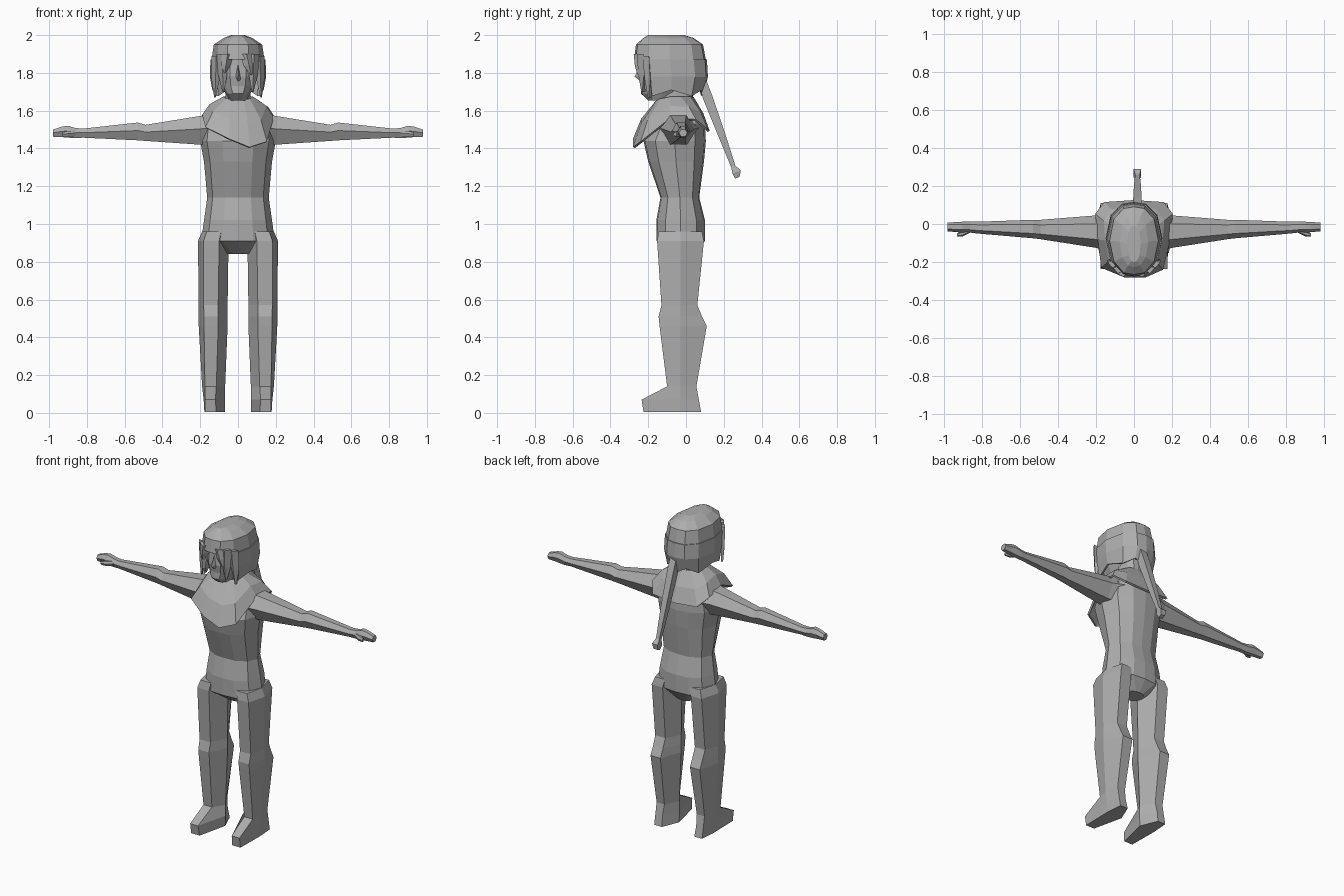
import bpy, bmesh
from mathutils import Vector

grey = bpy.data.materials.new("plain_grey")
grey.diffuse_color = (0.42, 0.42, 0.42, 1)

# Unit outline: front (-1 in y) round to the back, right half, then mirrored
HALF = [(0, -1), (.42, -.95), (.82, -.62), (1, 0), (.82, .65), (.42, .95), (0, 1)]
OUTLINE = HALF + [(-x, y) for x, y in HALF[-2:0:-1]]


def ring(z, hw, yf, yb, x0=0):
    c, r = (yf + yb) / 2, (yb - yf) / 2
    return [(x0 + x * hw, c + y * r, z) for x, y in OUTLINE]


def loft(name, rings, cap=True, closed=True, thick=0, mirror=False):
    """Skin a list of point rings; optional caps, thickness and x mirror."""
    bm = bmesh.new()
    rows = [[bm.verts.new(p) for p in r] for r in rings]
    n = len(rows[0])
    for a, b in zip(rows, rows[1:]):
        for i in range(n if closed else n - 1):
            j = (i + 1) % n
            bm.faces.new((a[i], a[j], b[j], b[i]))
    if cap:
        bm.faces.new(rows[0])
        bm.faces.new(rows[-1])
    bmesh.ops.recalc_face_normals(bm, faces=bm.faces)
    me = bpy.data.meshes.new(name)
    bm.to_mesh(me)
    bm.free()
    me.materials.append(grey)
    ob = bpy.data.objects.new(name, me)
    bpy.context.collection.objects.link(ob)
    if thick:
        m = ob.modifiers.new("thickness", 'SOLIDIFY')
        m.thickness, m.offset = thick, 0
    if mirror:
        ob.modifiers.new("mirror", 'MIRROR')
    return ob


# Torso from crotch to neck base
loft("torso", [ring(*r) for r in [
    (.84, .06, -.06, .05), (.91, .195, -.155, .10), (1.02, .18, -.157, .10),
    (1.14, .163, -.135, .07), (1.33, .18, -.20, .095), (1.44, .20, -.225, .105),
    (1.53, .19, -.18, .10), (1.59, .13, -.15, .075), (1.62, .08, -.14, .05)]])
loft("neck", [ring(z, .065, f, b) for z, f, b in
              [(1.58, -.15, .05), (1.74, -.14, .03)]])


# Legs and feet: six-sided sections
def leg_ring(z, xi, xo, yf, yb, fi, fo):
    ym = -.03
    return [(fi, yf, z), (fo, yf, z), (xo, ym, z),
            (fo - .005, yb, z), (fi, yb, z), (xi, ym, z)]


loft("leg", [leg_ring(*r) for r in [
    (.96, .05, .19, -.145, .085, .09, .165), (.91, .05, .212, -.153, .095, .10, .182),
    (.57, .055, .208, -.13, .06, .105, .182), (.51, .055, .208, -.145, .085, .105, .18),
    (.46, .055, .208, -.14, .11, .105, .18), (.14, .068, .19, -.10, .055, .115, .175),
    (.07, .068, .182, -.235, .068, .12, .175), (0.005, .07, .178, -.225, .08, .115, .175)]],
    mirror=True)


# Arms: hexagonal sections along x
def arm_ring(x, zb, zt, yf, yb):
    ym, zm = (yf + yb) / 2, zb + (zt - zb) * .55
    q = (yb - yf) * .24
    return [(x, yf, zm), (x, ym - q, zt), (x, ym + q, zt),
            (x, yb, zm), (x, ym + q, zb), (x, ym - q, zb)]


loft("arm", [arm_ring(*r) for r in [
    (.12, 1.42, 1.585, -.15, .07), (.20, 1.42, 1.572, -.125, .045),
    (.49, 1.44, 1.525, -.08, .022), (.53, 1.443, 1.537, -.075, .022),
    (.82, 1.457, 1.505, -.05, .012), (.86, 1.455, 1.508, -.045, .012),
    (.90, 1.457, 1.52, -.045, .012), (.93, 1.46, 1.516, -.043, .010),
    (.98, 1.462, 1.50, -.038, .008)]], mirror=True)
loft("thumb", [arm_ring(*r) for r in [
    (.86, 1.465, 1.495, -.045, -.02), (.90, 1.462, 1.492, -.066, -.035),
    (.93, 1.465, 1.485, -.067, -.05)]], mirror=True)

# Draped cowl with a lopsided front point
hem = [(.06, -.275, 1.405), (.15, -.235, 1.435), (.185, -.08, 1.56), (.20, .05, 1.55),
       (.155, .11, 1.50), (0, .12, 1.49), (-.155, .11, 1.50), (-.20, .05, 1.55),
       (-.185, -.08, 1.575), (-.17, -.225, 1.51), (-.05, -.275, 1.45)]
collar = [(.03, -.15, 1.655), (.06, -.13, 1.66), (.075, -.08, 1.67), (.075, -.03, 1.67),
          (.05, .02, 1.67), (0, .035, 1.67), (-.05, .02, 1.67), (-.075, -.03, 1.67),
          (-.075, -.08, 1.67), (-.06, -.13, 1.66), (-.03, -.15, 1.655)]
mid = []
for h, c in zip(hem, collar):
    p = Vector(h).lerp(Vector(c), .45)
    mid.append((p.x * 1.08, p.y * 1.06, p.z + .012))
loft("cowl", [collar, mid, hem], cap=False, thick=.012)

# Face with nose
loft("face", [ring(*r) for r in [
    (1.92, .10, -.24, 0), (1.84, .10, -.24, 0), (1.78, .10, -.245, 0),
    (1.73, .09, -.235, 0), (1.69, .065, -.238, -.02), (1.655, .045, -.20, -.06)]])
loft("nose", [[(-w, -.225, z), (0, y, z), (w, -.225, z)] for z, w, y in
              [(1.84, .008, -.242), (1.78, .02, -.272), (1.755, .018, -.24)]])

# Hair: crown, side and back curtain, front locks
brow = ring(1.87, .14, -.275, .105)
loft("hair_crown", [ring(2.0, .035, -.20, -.01), ring(1.985, .075, -.225, .04),
                    ring(1.95, .128, -.265, .09), brow])
low = [ring(1.78, .143, -.26, .11), ring(1.69, .130, -.24, .085)]
low[1] = [(x, y, z + (.02 if i % 2 else -.012)) for i, (x, y, z) in enumerate(low[1])]
loft("hair_curtain", [r[2:11] for r in [brow] + low], cap=False, closed=False, thick=.012)


def lock(name, top, tip, w, mirror=False):
    rows = []
    for t, s in ((0, 1), (.55, .85), (1, .15)):
        p = Vector(top).lerp(Vector(tip), t)
        rows.append([(p.x - w * s, p.y, p.z), (p.x, p.y - .015 * s, p.z),
                     (p.x + w * s, p.y + .02 * s, p.z), (p.x, p.y + .02, p.z)])
    loft(name, rows, mirror=mirror)


lock("front_lock", (.085, -.245, 1.90), (.078, -.235, 1.70), .028, True)
lock("side_lock", (.115, -.215, 1.89), (.122, -.20, 1.67), .026, True)
lock("fringe_left", (-.055, -.262, 1.90), (-.07, -.255, 1.80), .03)
lock("fringe_right", (.045, -.262, 1.90), (.07, -.255, 1.79), .035)


# Thin braid hanging behind, with a knotted end
def braid_ring(y, z, w, d):
    x = .018
    return [(x - w, y - d, z - d * .4), (x + w, y - d, z - d * .4),
            (x + w, y + d, z + d * .4), (x - w, y + d, z + d * .4)]


loft("braid", [braid_ring(*r) for r in [
    (.085, 1.76, .022, .02), (.115, 1.67, .022, .024), (.19, 1.47, .018, .018),
    (.25, 1.305, .012, .011), (.268, 1.275, .02, .022), (.272, 1.245, .014, .012)]])
